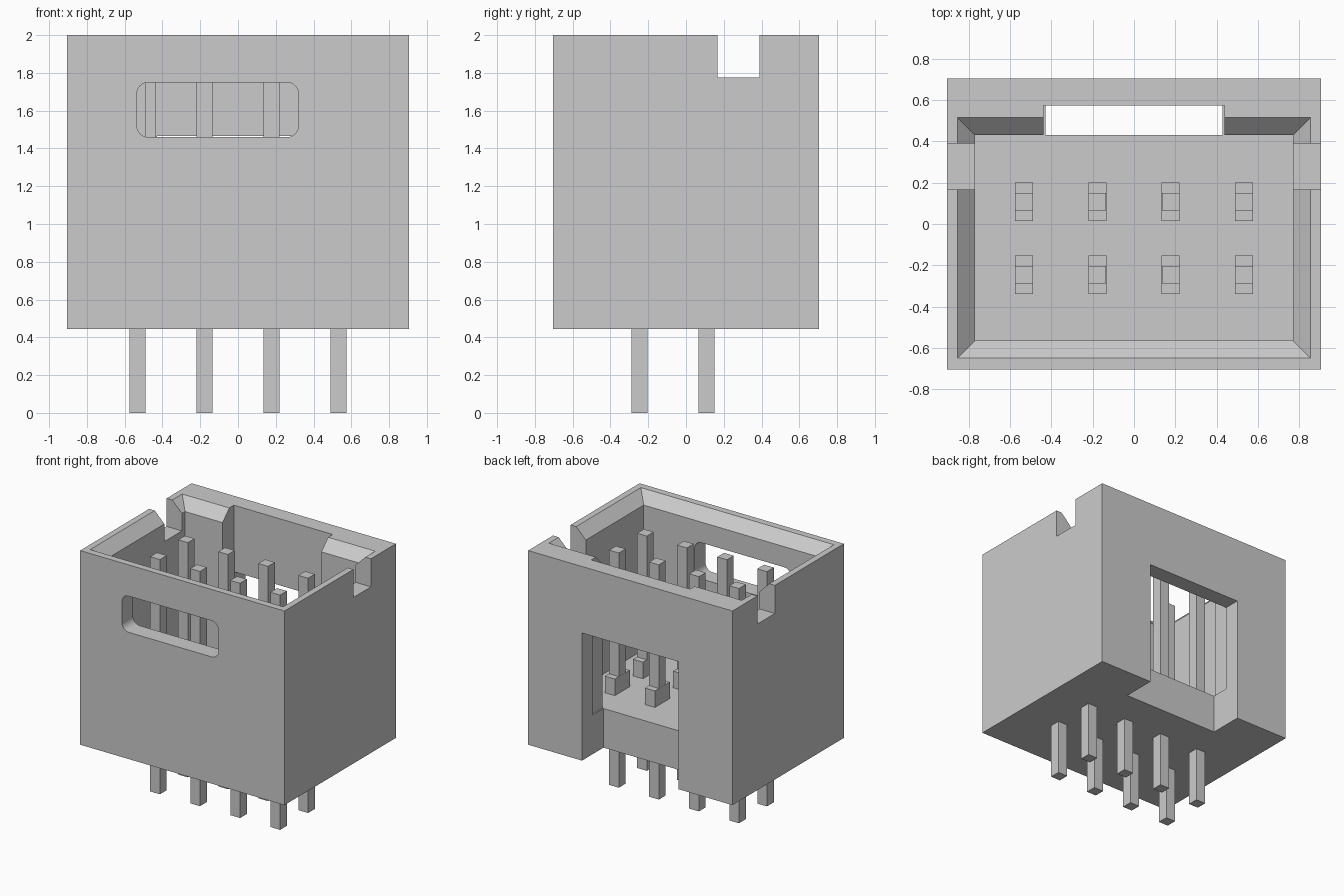
import bpy, bmesh

cube = bpy.data.objects.get("Cube")
if cube:
    bpy.data.objects.remove(cube, do_unlink=True)

# One plain grey for the whole connector
grey = bpy.data.materials.new("light_grey")
grey.use_nodes = True
grey.diffuse_color = (0.6, 0.6, 0.6, 1)
grey.node_tree.nodes["Principled BSDF"].inputs["Base Color"].default_value = (0.6, 0.6, 0.6, 1)


def finish(name, bm):
    bmesh.ops.recalc_face_normals(bm, faces=bm.faces)
    mesh = bpy.data.meshes.new(name)
    bm.to_mesh(mesh)
    bm.free()
    mesh.materials.append(grey)
    obj = bpy.data.objects.new(name, mesh)
    bpy.context.collection.objects.link(obj)
    return obj


def box(name, xs, ys, zs, radius=0):
    """Box between limits; radius rounds the edges running along y."""
    bm = bmesh.new()
    bmesh.ops.create_cube(bm, size=1)
    for v in bm.verts:
        v.co = [lim[0] if c < 0 else lim[1] for c, lim in zip(v.co, (xs, ys, zs))]
    if radius:
        edges = [e for e in bm.edges if abs(e.verts[0].co.y - e.verts[1].co.y) > 0.01]
        bmesh.ops.bevel(bm, geom=edges, offset=radius, segments=8, profile=0.5,
                        affect='EDGES')
    return finish(name, bm)


def cavity(name, levels):
    """Rectangular tapered well through (height, outward offset) levels."""
    bm = bmesh.new()
    rings = []
    for z, o in levels:
        x, y0, y1 = 0.77 + o, -0.565 - o, 0.43 + o
        rings.append([bm.verts.new(p) for p in
                      ((-x, y0, z), (x, y0, z), (x, y1, z), (-x, y1, z))])
    for a, b in zip(rings, rings[1:]):
        for i in range(4):
            j = (i + 1) % 4
            bm.faces.new((a[i], a[j], b[j], b[i]))
    bm.faces.new(rings[0][::-1])
    bm.faces.new(rings[-1])
    return finish(name, bm)


def cut(target, cutter):
    cutter.hide_render = True
    mod = target.modifiers.new("cut", 'BOOLEAN')
    mod.operation = 'DIFFERENCE'
    mod.solver = 'EXACT'
    mod.object = cutter
    bpy.context.view_layer.objects.active = target
    bpy.ops.object.modifier_apply(modifier=mod.name)
    bpy.data.objects.remove(cutter, do_unlink=True)


TOP, BASE, FLOOR = 2.0, 0.445, 0.757

# Housing: open box with a chamfered mouth
housing = box("housing", (-0.905, 0.905), (-0.705, 0.705), (BASE, TOP))
cut(housing, cavity("well_cutter", [(FLOOR, 0), (TOP - 0.085, 0), (TOP + 0.1, 0.185)]))
# Key channel inside the back wall, and the window below it
cut(housing, box("channel_cutter", (-0.438, 0.438), (0.40, 0.573), (FLOOR + 0.001, 2.2)))
cut(housing, box("back_window_cutter", (-0.428, 0.428), (0.432, 0.9), (0.3, 1.467)))
# Rounded slot in the front wall
cut(housing, box("front_slot_cutter", (-0.535, 0.32), (-0.9, -0.4), (1.46, 1.75), 0.06))
# Latch notches in both side walls
for xs in ((-1.1, -0.7), (0.7, 1.1)):
    cut(housing, box("notch_cutter", xs, (0.168, 0.39), (1.775, 2.2)))

bpy.ops.object.select_all(action='DESELECT')
housing.select_set(True)
bpy.context.view_layer.objects.active = housing
bpy.ops.object.shade_smooth_by_angle()

# Two rows of four square pins, each with a collar on the floor
HALF = 0.043
for row, y in (("front", -0.246), ("back", 0.108)):
    for i in range(4):
        x = (i - 1.5) * 0.355
        xs = (x - HALF, x + HALF)
        box(f"{row}_pin_{i + 1}", xs, (y - HALF, y + HALF), (0, 1.88))
        box(f"{row}_collar_{i + 1}", (xs[0] - 0.001, xs[1] + 0.001),
            (y - 0.094, y + 0.094), (FLOOR - 0.02, 0.89))
